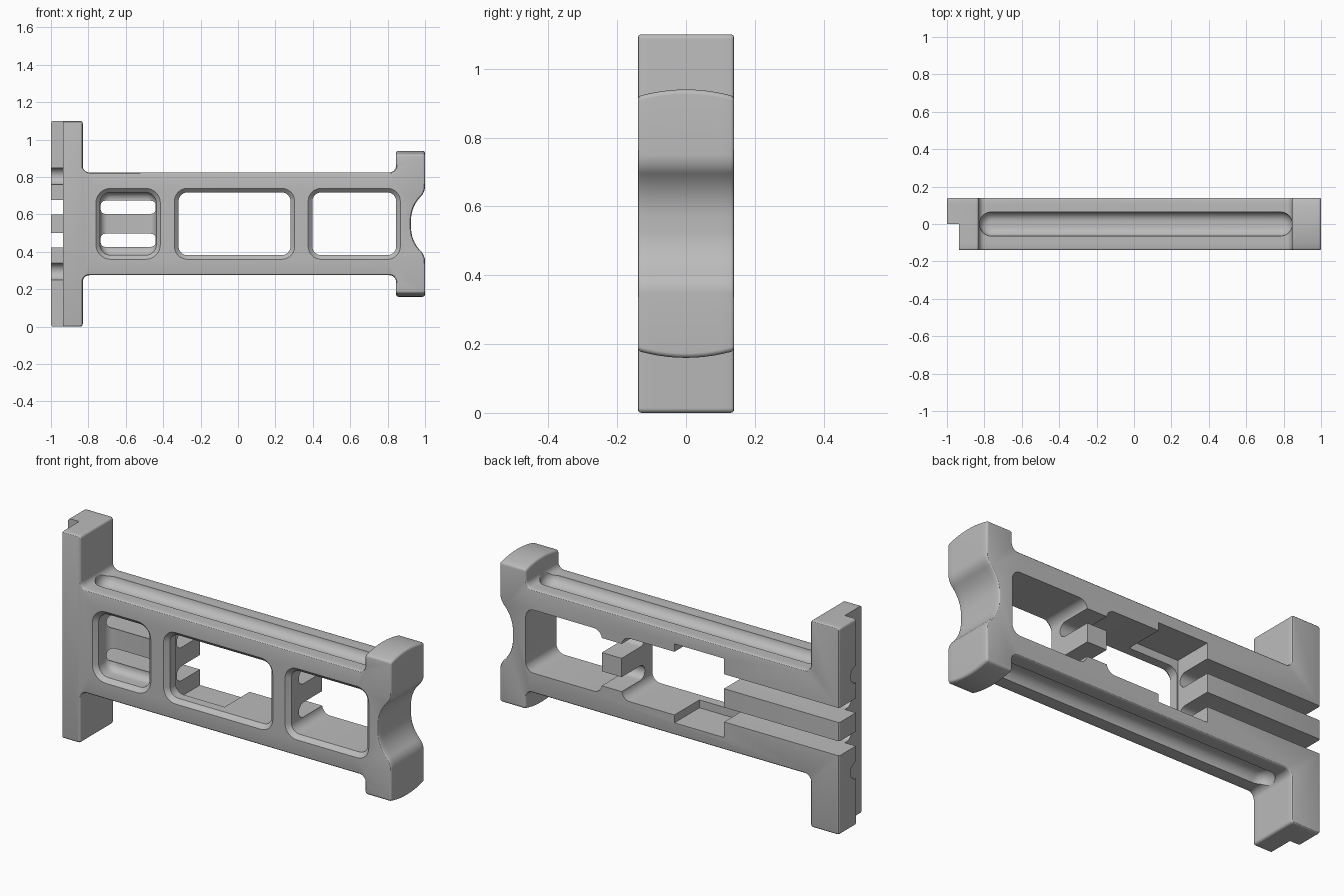
import bpy, bmesh, math
from mathutils import Vector

if "Cube" in bpy.data.objects:
    bpy.data.objects.remove(bpy.data.objects["Cube"])

MID = 0.55  # height of the symmetry line


def skin(name, rings):
    """Closed solid from a stack of equal-length rings."""
    bm = bmesh.new()
    vs = [[bm.verts.new(p) for p in ring] for ring in rings]
    n = len(rings[0])
    for a, b in zip(vs, vs[1:]):
        for i in range(n):
            j = (i + 1) % n
            bm.faces.new((a[i], a[j], b[j], b[i]))
    bm.faces.new(vs[0][::-1])
    bm.faces.new(vs[-1])
    bmesh.ops.recalc_face_normals(bm, faces=bm.faces[:])
    if bm.calc_volume(signed=True) < 0:
        bmesh.ops.reverse_faces(bm, faces=bm.faces[:])
    me = bpy.data.meshes.new(name)
    bm.to_mesh(me)
    bm.free()
    ob = bpy.data.objects.new(name, me)
    bpy.context.collection.objects.link(ob)
    return ob


def fillet(points, seg=8):
    """Round the corners of a polygon given as (x, z, radius)."""
    out = []
    n = len(points)
    for i, (x, z, r) in enumerate(points):
        p = Vector((x, z))
        a = (Vector(points[i - 1][:2]) - p).normalized()
        b = (Vector(points[(i + 1) % n][:2]) - p).normalized()
        half = math.acos(max(-1, min(1, a.dot(b)))) / 2
        c = p + (a + b).normalized() * (r / math.sin(half))
        s = p + a * (r / math.tan(half)) - c
        e = p + b * (r / math.tan(half)) - c
        start = math.atan2(s.y, s.x)
        turn = math.atan2(s.x * e.y - s.y * e.x, s.dot(e))
        for k in range(seg + 1):
            t = start + turn * k / seg
            out.append(c + Vector((math.cos(t), math.sin(t))) * r)
    return out


def inset(pts, d):
    """Move a counter-clockwise outline inwards."""
    out = []
    for i, p in enumerate(pts):
        t = (p - pts[i - 1]).normalized() + (pts[(i + 1) % len(pts)] - p).normalized()
        t.normalize()
        out.append(p + Vector((-t.y, t.x)) * d)
    return out


def pocket(name, u0, u1, v0, v1, r, levels, axis='Y'):
    """Rounded-rectangle cutter; levels are (depth, inset) pairs."""
    rings = []
    for d, i in levels:
        half = min(u1 - u0, v1 - v0) / 2 - i
        q = min(max(r - i, 0.001), half * 0.94)
        pts = fillet([(u0 + i, v0 + i, q), (u1 - i, v0 + i, q),
                      (u1 - i, v1 - i, q), (u0 + i, v1 - i, q)])
        rings.append([(p.x, d, p.y) if axis == 'Y' else (p.x, p.y, d) for p in pts])
    return skin(name, rings)


def round_end(d, step, r, start=0.0, amount=1.0, seg=8):
    """Levels for a rounded pocket bottom at depth d, cutting in direction step."""
    return [(d - step * r * (1 - math.sin(k / seg * math.pi / 2)),
             start + amount * r * (1 - math.cos(k / seg * math.pi / 2)))
            for k in range(seg + 1)]


def cut(ob, tool):
    """Subtract a cutter; fall back to the other solver if the result is empty."""
    tool.hide_render = True
    for solver in ('EXACT', 'MANIFOLD'):
        m = ob.modifiers.new('cut', 'BOOLEAN')
        m.operation = 'DIFFERENCE'
        m.solver = solver
        m.object = tool
        dg = bpy.context.evaluated_depsgraph_get()
        dg.update()
        me = bpy.data.meshes.new_from_object(ob.evaluated_get(dg))
        ob.modifiers.remove(m)
        if len(me.polygons) > 20:
            ob.data = me
            break
    bpy.data.objects.remove(tool, do_unlink=True)


def box(name, x0, x1, y0, y1, z0, z1):
    return skin(name, [[(x0, y, z0), (x1, y, z0), (x1, y, z1), (x0, y, z1)]
                       for y in (y0, y1)])


# Main frame outline: left flange, beam, flared head with concave end
lower = [(-1, 0, 0.014), (-0.83, 0, 0.014), (-0.83, 0.275, 0.035), (0.845, 0.275, 0.035),
         (0.845, 0.16, 0.014), (1, 0.16, 0.014), (1, 0.38, 0.08), (0.925, 0.46, 0.18)]
outline = fillet(lower + [(x, 2 * MID - z, r) for x, z, r in reversed(lower)])

# Depth levels with softened front and back rims
B = 0.01
rim = [(-0.14 + B * (1 - math.cos(a)), B * (1 - math.sin(a)))
       for a in (0, math.pi / 6, math.pi / 3, math.pi / 2)]
levels = rim + [(-0.13 + 0.26 * k / 10, 0) for k in range(1, 10)]
levels += [(-y, d) for y, d in reversed(rim)]
rings = []
for y, d in levels:
    drop = 0.02 * (y / 0.14) ** 2
    ring = []
    for p in inset(outline, d):
        z = p.y
        if p.x > 0.8 and abs(z - MID) > 0.34:  # head ends are crowned
            z -= math.copysign(drop, z - MID)
        ring.append((p.x, y, z))
    rings.append(ring)
frame = skin('connecting_frame', rings)

# Step along the front of the flange end
cut(frame, box('step', -1.2, -0.935, -0.3, 0.0, -0.2, 1.3))

# Two through windows with chamfered front rims
for x0, x1 in ((-0.34, 0.303), (0.375, 0.868)):
    cut(frame, pocket('window', x0, x1, 0.36, 0.74, 0.07,
                      [(-0.16, -0.02), (-0.118, 0.022), (0.2, 0.022)]))

# Blind window beside the flange with a rounded floor
cut(frame, pocket('blind_window', -0.76, -0.415, 0.36, 0.74, 0.08,
                  [(-0.16, -0.02), (-0.118, 0.022)] + round_end(-0.03, 1, 0.04, 0.022)))

# Relief at the back of the middle window
cut(frame, box('relief', -0.322, -0.03, -0.07, 0.3, 0.34, 0.76))

for s in (-1, 1):
    # Long rear slots with rounded bottoms
    c = MID + s * 0.0885
    cut(frame, pocket('rear_slot', -1.3, 0.5, c - 0.0385, c + 0.0385, 0.001,
                      [(0.3, 0)] + round_end(-0.055, -1, 0.0385, 0, 0.94)))
    # Troughs along the top and bottom of the beam
    cut(frame, pocket('trough', -0.825, 0.845, -0.065, 0.065, 0.062,
                      [(MID + s * 0.32, 0)] + round_end(MID + s * 0.23, -s, 0.05), 'Z'))
    # Small round grooves in the flange step
    z = MID + s * 0.255
    ring = [(0.045 * math.cos((a + 0.5) * math.pi / 12),
             z + 0.045 * math.sin((a + 0.5) * math.pi / 12)) for a in range(24)]
    cut(frame, skin('groove', [[(x, y, h) for y, h in ring] for x in (-1.1, -0.936)]))

# Single grey material
grey = bpy.data.materials.new('plain_grey')
grey.diffuse_color = (0.5, 0.5, 0.5, 1)
grey.use_nodes = True
grey.node_tree.nodes["Principled BSDF"].inputs["Base Color"].default_value = grey.diffuse_color
frame.data.materials.clear()
frame.data.materials.append(grey)
for p in frame.data.polygons:
    p.material_index = 0

bpy.ops.object.select_all(action='DESELECT')
frame.select_set(True)
bpy.context.view_layer.objects.active = frame
bpy.ops.object.shade_smooth_by_angle(angle=math.radians(30))
